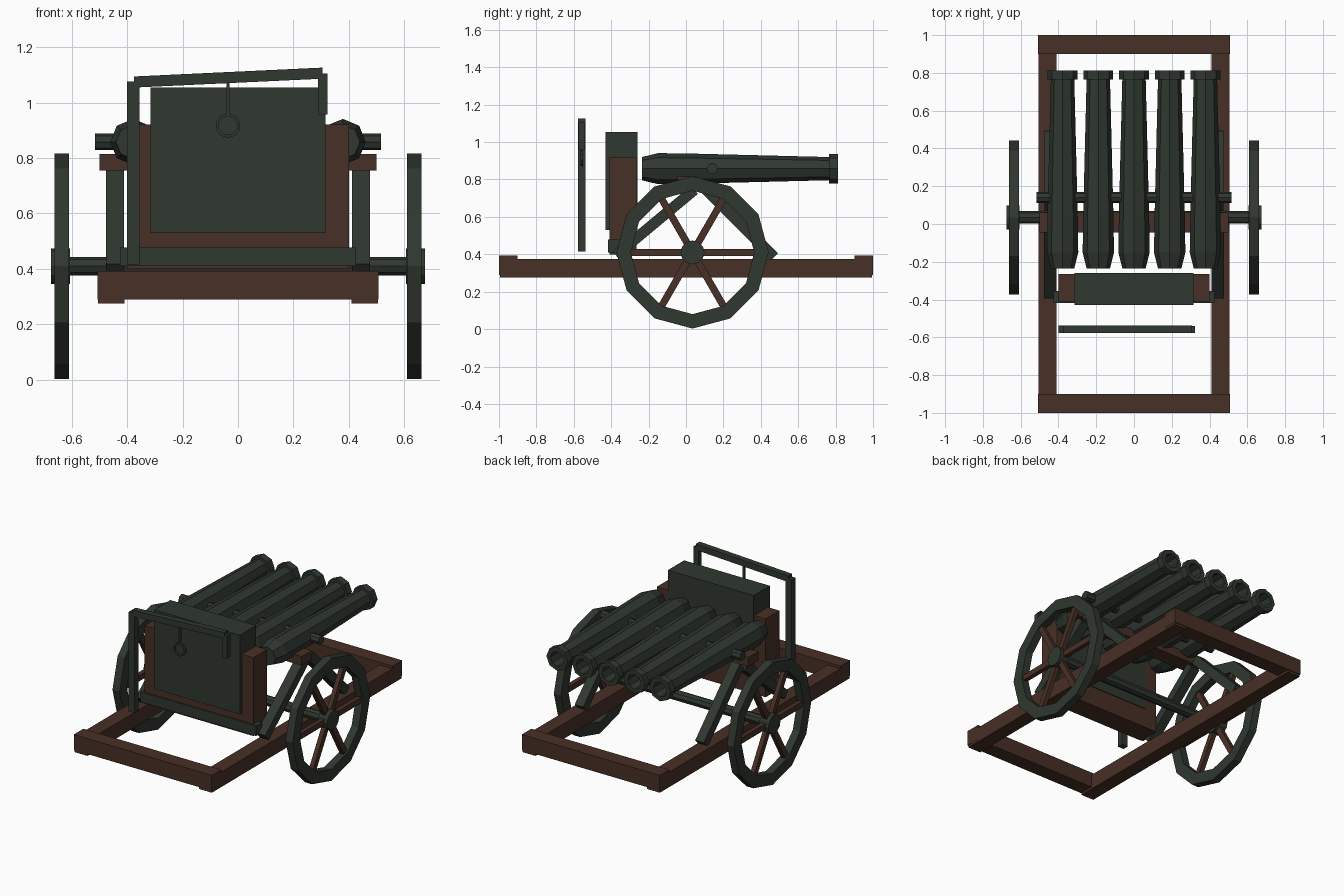
import bpy, bmesh, math
from mathutils import Vector, Matrix

if "Cube" in bpy.data.objects:
    bpy.data.objects.remove(bpy.data.objects["Cube"])


def material(name, rgb):
    m = bpy.data.materials.new(name)
    m.diffuse_color = (*rgb, 1)
    m.use_nodes = True
    m.node_tree.nodes["Principled BSDF"].inputs["Base Color"].default_value = m.diffuse_color
    return m


IRON = material("dark green iron", (0.029, 0.038, 0.029))
WOOD = material("dark brown wood", (0.064, 0.029, 0.019))


def finish(name, bm, mat):
    bmesh.ops.recalc_face_normals(bm, faces=bm.faces)
    me = bpy.data.meshes.new(name)
    bm.to_mesh(me)
    bm.free()
    me.materials.append(mat)
    ob = bpy.data.objects.new(name, me)
    bpy.context.collection.objects.link(ob)
    return ob


def box(name, x, y, z, mat):
    """Axis-aligned box from (min, max) ranges."""
    bm = bmesh.new()
    size = [r[1] - r[0] for r in (x, y, z)]
    mid = [(r[0] + r[1]) / 2 for r in (x, y, z)]
    bmesh.ops.create_cube(bm, size=1, matrix=Matrix.Translation(mid) @ Matrix.Diagonal((*size, 1)))
    return finish(name, bm, mat)


def beam(name, a, b, width, depth, mat):
    """Rectangular bar between two points in a plane; width is in that plane's cross axis."""
    a, b = Vector(a), Vector(b)
    d = (b - a).normalized()
    side = Vector((0, 1, 0)) if abs(d.y) < 1e-6 and abs(d.x) > 0.5 else Vector((1, 0, 0))
    up = d.cross(side)
    rot = Matrix((side, up, d)).transposed().to_4x4()
    bm = bmesh.new()
    bmesh.ops.create_cube(bm, size=1, matrix=Matrix.Translation((a + b) / 2) @ rot
                          @ Matrix.Diagonal((depth, width, (b - a).length, 1)))
    return finish(name, bm, mat)


def lathe(name, profile, sides, centre, axis, mat, closed=False):
    """Revolve (radius, position) points about x or y; one vertex points straight up."""
    bm = bmesh.new()
    rings = []
    for r, t in profile:
        ring = []
        for i in range(sides):
            a = 2 * math.pi * i / sides
            u, w = r * math.sin(a), r * math.cos(a)
            p = Vector((t, u, w)) if axis == 'X' else Vector((u, t, w))
            ring.append(bm.verts.new(p + Vector(centre)))
        rings.append(ring)
    pairs = list(zip(rings, rings[1:]))
    if closed:
        pairs.append((rings[-1], rings[0]))
    else:
        bm.faces.new(rings[0])
        bm.faces.new(rings[-1])
    for p, q in pairs:
        for i in range(sides):
            j = (i + 1) % sides
            bm.faces.new((p[i], p[j], q[j], q[i]))
    return finish(name, bm, mat)


AXLE_Y, AXLE_Z = 0.035, 0.41

# Rectangular ground frame
for s, label in ((-1, "left"), (1, "right")):
    box(f"{label}_rail", sorted((s * 0.41, s * 0.505)), (-0.995, 0.995), (0.275, 0.375), WOOD)
for s, label in ((-1, "front"), (1, "rear")):
    box(f"{label}_crossbar", (-0.507, 0.507), sorted((s * 0.9, s * 1.0)), (0.29, 0.393), WOOD)

# Axle, wheels and spokes
lathe("axle", [(0.033, -0.64), (0.033, 0.64)], 8, (0, AXLE_Y, AXLE_Z), 'X', IRON)
for s, label in ((-1, "left"), (1, "right")):
    cx = s * 0.636
    lathe(f"{label}_wheel_rim", [(0.407, -0.026), (0.407, 0.026), (0.33, 0.026), (0.33, -0.026)],
          12, (cx, AXLE_Y, AXLE_Z), 'X', IRON, closed=True)
    lathe(f"{label}_hub", [(0.064, -0.035), (0.064, 0.035)], 12, (s * 0.64, AXLE_Y, AXLE_Z), 'X', IRON)
    for k in range(3):
        a = k * math.pi / 3
        dy, dz = 0.34 * math.cos(a), 0.34 * math.sin(a)
        beam(f"{label}_spoke_pair_{k + 1}", (cx, AXLE_Y - dy, AXLE_Z - dz),
             (cx, AXLE_Y + dy, AXLE_Z + dz), 0.038, 0.03, WOOD)

# Slanted braces carrying the barrel beam
for s, label in ((-1, "left"), (1, "right")):
    x = s * 0.443
    beam(f"{label}_front_brace", (x, -0.375, 0.395), (x, 0.045, 0.745), 0.058, 0.065, IRON)
    beam(f"{label}_rear_brace", (x, 0.47, 0.385), (x, 0.09, 0.765), 0.06, 0.063, IRON)
box("barrel_beam", (-0.5, 0.5), (-0.045, 0.06), (0.755, 0.815), WOOD)

# Five barrels with bored muzzles, on one trunnion rod
barrel_profile = [(0.062, -0.235), (0.083, -0.15), (0.08, 0.05), (0.062, 0.765), (0.079, 0.765),
                  (0.079, 0.813), (0.05, 0.813), (0.045, 0.6)]
for i in range(5):
    lathe(f"barrel_{i + 1}", barrel_profile, 8, ((i - 2) * 0.189, 0, 0.858), 'Y', IRON)
lathe("trunnion_rod", [(0.03, -0.515), (0.03, 0.515)], 8, (0, 0.14, 0.858), 'X', IRON)

# Ammunition box in its wooden holder
box("box_holder", (-0.4, 0.4), (-0.41, -0.265), (0.4, 0.92), WOOD)
box("ammunition_box", (-0.315, 0.315), (-0.43, -0.26), (0.53, 1.055), IRON)
box("holder_sill", (-0.425, 0.425), (-0.418, -0.355), (0.41, 0.478), IRON)

# Sight stand with hanging ring
Y = -0.558
box("sight_post", (-0.4, -0.355), (Y - 0.02, Y + 0.02), (0.415, 1.075), IRON)
beam("sight_arm", (-0.375, Y, 1.074), (0.305, Y, 1.106), 0.04, 0.04, IRON)
box("sight_drop", (0.288, 0.322), (Y - 0.018, Y + 0.018), (0.957, 1.105), IRON)
box("sight_rod", (-0.042, -0.03), (Y - 0.006, Y + 0.006), (0.955, 1.075), IRON)
lathe("sight_ring", [(0.045, -0.007), (0.045, 0.007), (0.034, 0.007), (0.034, -0.007)],
      10, (-0.036, Y, 0.917), 'Y', IRON, closed=True)
